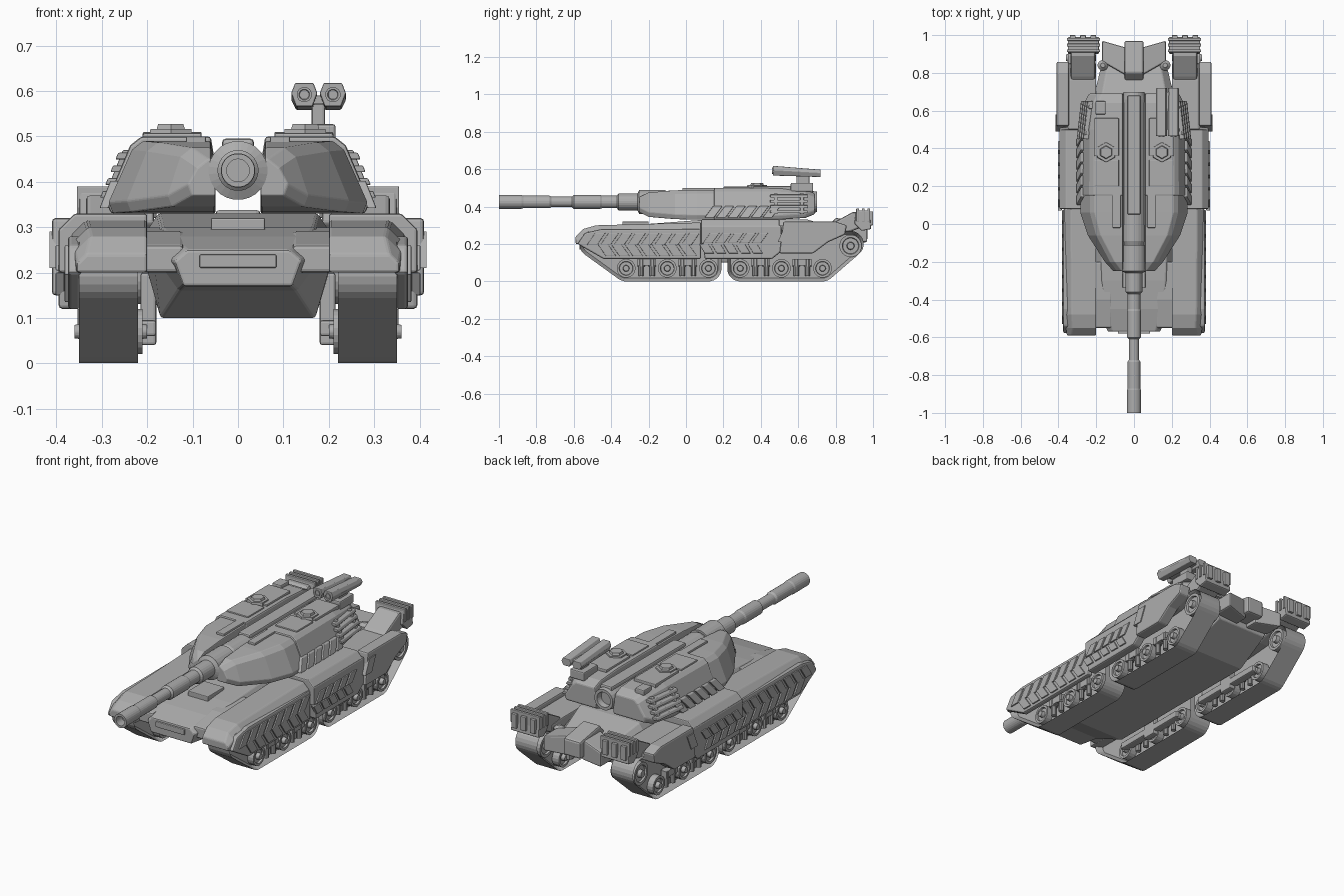
import bpy, bmesh, math
from mathutils.geometry import convex_hull_2d

if "Cube" in bpy.data.objects:
    bpy.data.objects.remove(bpy.data.objects["Cube"], do_unlink=True)

GREY = (.42, .42, .42, 1)
armour = bpy.data.materials.new("armour_grey")
armour.use_nodes = True
armour.diffuse_color = GREY
armour.node_tree.nodes["Principled BSDF"].inputs["Base Color"].default_value = GREY
parts = []


def make(name, solids, mirror=False, bevel=None, recess=None):
    """Build one object; each solid is a list of matching rings, skinned and capped."""
    bm = bmesh.new()
    for rings in solids:
        loops = [[bm.verts.new(point) for point in ring] for ring in rings]
        for first, second in zip(loops, loops[1:]):
            for i in range(len(first)):
                bm.faces.new((first[i - 1], first[i], second[i], second[i - 1]))
        bm.faces.new(loops[0])
        bm.faces.new(loops[-1])
    bmesh.ops.recalc_face_normals(bm, faces=bm.faces[:])
    if recess:
        caps = [face for face in bm.faces if len(face.verts) > 4]
        bmesh.ops.inset_individual(bm, faces=caps, thickness=recess / 2, depth=-recess)
    mesh = bpy.data.meshes.new(name)
    bm.to_mesh(mesh)
    bm.free()
    mesh.materials.append(armour)
    part = bpy.data.objects.new(name, mesh)
    bpy.context.collection.objects.link(part)
    if bevel:
        modifier = part.modifiers.new("Bevel", "BEVEL")
        modifier.width, modifier.segments, modifier.limit_method = bevel, 2, "ANGLE"
    if mirror:
        part.modifiers.new("Mirror", "MIRROR")
    parts.append(part)


def prism(x_range, profile):
    return [[(x, y, z) for y, z in profile] for x in x_range]


def block(x, y, z):
    return prism(x, [(y[0], z[0]), (y[1], z[0]), (y[1], z[1]), (y[0], z[1])])


def circle(u, v, radius, count):
    angles = [math.tau * (i + .5) / count for i in range(count)]
    return [(u + radius * math.cos(a), v + radius * math.sin(a)) for a in angles]


def turned(axis, center, profile, count=20):
    """Rings around an axis; the profile lists (offset along the axis, radius)."""
    x, y, z = center
    rings = []
    for offset, radius in profile:
        if axis == "x":
            rings.append([(x + offset, u, v) for u, v in circle(y, z, radius, count)])
        elif axis == "y":
            rings.append([(u, y + offset, v) for u, v in circle(x, z, radius, count)])
        else:
            rings.append([(u, v, z + offset) for u, v in circle(x, y, radius, count)])
    return rings


def tile(surface, y, z, width, height, lean=0, thickness=.01):
    """Leaning plate that follows a side surface x = surface(y, z)."""
    corners = [(y, z), (y + width, z), (y + width + lean, z + height), (y + lean, z + height)]
    return [[(surface(y, z) + offset, y, z) for y, z in corners] for offset in (-.01, thickness)]


# Hull
def hull_ring(y, floor_half, side_half, bottom, top):
    shoulder = bottom + (top - bottom) * .7
    right = [(floor_half, y, bottom), (side_half, y, shoulder), (side_half * .8, y, top)]
    return right + [(-x, y, z) for x, y, z in reversed(right)]


hull_stations = [(-.57, .12, .14, .17, .25), (-.45, .13, .19, .16, .28), (-.3, .17, .21, .1, .3),
                 (.1, .17, .22, .1, .33), (.65, .17, .22, .1, .33), (.86, .15, .17, .19, .27)]
make("hull", [[hull_ring(*station) for station in hull_stations]], bevel=.006)
make("glacis_plate", [block(x=(-.085, .085), y=(-.58, -.55), z=(.21, .24)),
                      block(x=(-.06, .06), y=(-.34, -.2), z=(.28, .32))], bevel=.004)
make("front_shoulder", [prism((.12, .21), [(-.55, .2), (-.55, .26), (-.4, .29), (-.2, .3), (-.2, .2)])],
     mirror=True, bevel=.008)
make("tail_block", [prism((-.05, .05), [(.73, .26), (.8, .34), (.97, .31), (.97, .22), (.8, .22)])],
     bevel=.01)
make("tail_wing", [[[(x, front, bottom), (x, rear, bottom), (x, rear, top), (x, front, top)]
                    for x, front, rear, bottom, top in ((.03, .78, .93, .2, .31), (.17, .86, .97, .21, .29))]],
     mirror=True, bevel=.008)

# Track belts wrapped around the wheel centres
BELT = .07
TRACK_X = (.22, .35)
front_wheels = [-.32, -.1, .12]
rear_wheels = [.29, .51, .73]
sprocket = (.88, .19)


def belt(wheels, upper_centers):
    centers = [(y, BELT) for y in wheels] + upper_centers
    points = [point for y, z in centers for point in circle(y, z, BELT, 24)]
    return prism(TRACK_X, [points[i] for i in convex_hull_2d(points)])


make("front_track", [belt(front_wheels, [(-.5, .2), (.12, .18)])], mirror=True, recess=.035)
make("rear_track", [belt(rear_wheels, [(.29, .18), (.88, .2)])], mirror=True, recess=.035)


# Road wheels on both faces of each track, with dished rims
def wheel(y, z, radius, x, side):
    rim = [(0, 1), (.04, 1), (.04, .75), (.03, .7), (.03, .35), (.05, .3)]
    return turned("x", (x, y, z), [(side * offset, radius * share) for offset, share in rim])


wheel_list = [(y, BELT, .05) for y in front_wheels + rear_wheels] + [(*sprocket, .06)]
make("road_wheel", [wheel(*spot, *face) for spot in wheel_list for face in ((.31, 1), (.25, -1))], mirror=True)

# Suspension between neighbouring wheels
gaps = [(a + b) / 2 for row in (front_wheels, rear_wheels) for a, b in zip(row, row[1:])]
strut = [(0, .014), (.05, .014), (.05, .02), (.09, .02)]
make("suspension_strut", [turned("z", (x, y + shift, .03), strut, 10)
                          for y in gaps for shift in (-.03, .03) for x in (.335, .23)], mirror=True)
make("suspension_bracket", [block(x=(.32, .352), y=(y - .05, y + .05), z=(.085, .12)) for y in gaps], mirror=True)
make("inner_rail", [block(x=(.18, .225), y=(row[0], row[-1]), z=(.06, .095)) for row in (front_wheels, rear_wheels)]
     + [block(x=(.18, .215), y=(row[1] - .04, row[1] + .04), z=(.04, .2)) for row in (front_wheels, rear_wheels)],
     mirror=True, bevel=.006)


# Track guards
def guard_ring(y, outer, bottom, top):
    chamfer = min(.035, (top - bottom) / 2)
    return [(.2, y, bottom), (outer, y, bottom), (outer, y, top - chamfer), (outer - chamfer, y, top), (.2, y, top)]


guards = {
    "front_guard": [(-.59, .355, .2, .24), (-.55, .36, .2, .28), (-.48, .365, .2, .3), (.08, .37, .2, .315)],
    "middle_guard": [(.08, .395, .2, .33), (.5, .395, .2, .33)],
    "rear_guard": [(.5, .375, .2, .3), (.76, .375, .22, .3), (.85, .36, .25, .29)],
}
for name, stations in guards.items():
    make(name, [[guard_ring(*station) for station in stations]], mirror=True, bevel=.006)

# Side skirts hanging from the guards: outer face and side profile
skirts = {
    "front_skirt": (.375, [(-.58, .2), (-.54, .26), (-.45, .28), (.08, .28), (.08, .12), (-.44, .12)]),
    "middle_skirt": (.395, [(.08, .3), (.51, .3), (.51, .16), (.46, .12), (.1, .12)]),
    "rear_skirt": (.41, [(.5, .15), (.52, .32), (.8, .32), (.86, .3), (.85, .25), (.76, .21), (.68, .15)]),
}
for name, (outer, profile) in skirts.items():
    make(name, [prism((.345, outer), profile)], mirror=True, bevel=.008)


# Leaning reactive tiles on the skirts
def front_face(y, z):
    return .372


def middle_face(y, z):
    return .392


def rear_face(y, z):
    return .4


make("front_tile", [tile(front_face, -.53 + .072 * i, .195, .055, .065, lean=.045) for i in range(8)]
     + [tile(front_face, -.5 + .072 * i, .135, .055, .065, lean=-.045) for i in range(1, 8)],
     mirror=True, bevel=.003)
make("middle_tile", [tile(middle_face, .09 + .065 * i, .205, .05, .055, lean=.04) for i in range(5)]
     + [tile(middle_face, .1 + .065 * i, .15, .05, .05, lean=-.03) for i in range(5)], mirror=True, bevel=.003)
make("skirt_lug", [tile(rear_face, .49, .21, .055, .08, lean=.035, thickness=.015)], mirror=True)


# Twin turret halves; lift pinches the floor and roof together
def turret_ring(y, outer, lift, roof):
    inner, bottom, top = .05, .33 + lift, roof - lift
    crown = outer * .82
    return [(inner, y, bottom), (outer - .01, y, bottom), (outer, y, bottom + .025), (crown, y, top - .02),
            (crown - .025, y, top), (inner + .01, y, top), (inner, y, top - .06)]


cheek = [(-.25, .11, .04), (-.2, .155, .015), (-.06, .245, .003), (.06, .285, 0), (.16, .285, 0)]
body = [(.15, .29, 0), (.5, .285, 0), (.64, .265, .01), (.69, .24, .03)]
make("turret_cheek", [[turret_ring(*station, roof=.49) for station in cheek]], mirror=True, bevel=.007)
make("turret_body", [[turret_ring(*station, roof=.5) for station in body]], mirror=True, bevel=.007)


def turret_face(y, z):
    return .29 - .4 * (z - .355) - max(0, y - .45) * .11


make("turret_tile", [tile(turret_face, .1 + .062 * i, .342, .05, .06, lean=.045) for i in range(6)],
     mirror=True, bevel=.003)
make("turret_grille", [tile(turret_face, .45, .365 + .028 * i, .2, .015, thickness=.018) for i in range(4)]
     + [tile(turret_face, y, .36, .02, .11, thickness=.012) for y in (.47, .61)], mirror=True, bevel=.003)

# Roof fittings
make("roof_panel", [block(x=(.08, .21), y=(.2, .34), z=(.48, .507)), block(x=(.08, .21), y=(.36, .56), z=(.48, .51)),
                    block(x=(.07, .115), y=(-.02, .17), z=(.47, .5))], mirror=True, bevel=.004)
make("hatch", [turned("z", (.148, .38, .5), [(0, .055), (.016, .052), (.016, .036), (.027, .032)], 6)], mirror=True)
make("roof_box", [block(x=(-.205, -.15), y=(.58, .65), z=(.48, .51))], bevel=.006)

# Main gun as a row of sleeves, then its central housing
GUN_CENTER = (0, 0, .425)
sleeve_ends = [-1, -.87, -.72, -.6, -.45, -.36, -.25, -.1]
sleeve_radii = [.037, .034, .028, .038, .034, .045, .065]
barrel = [(-.95, .025), (-1, .025)]
for start, end, radius in zip(sleeve_ends, sleeve_ends[1:], sleeve_radii):
    barrel += [(start, radius), (end - .01, radius)]
make("main_gun", [turned("y", GUN_CENTER, barrel, 24)])
make("gun_housing", [turned("y", GUN_CENTER, [(-.12, .05), (-.09, .062), (.66, .062), (.7, .055), (.7, .04),
                                              (.67, .035)], 24)])
make("housing_cover", [block(x=(-.035, .035), y=(.05, .68), z=(.45, .495))], bevel=.008)


# Roof rocket launcher with two six-sided pods
def pod(center):
    upper = [(-.029, .004), (-.02, .027), (.02, .027), (.029, .004)]
    outline = upper + [(.018, -.025), (-.018, -.025)]
    return [[(center + u, y, middle + v * scale) for u, v in outline]
            for y, middle, scale in ((.465, .591, 1), (.72, .577, .75))]


pod_centers = (.146, .209)
make("launcher_pod", [pod(x) for x in pod_centers] + [block(x=(.16, .195), y=(.5, .7), z=(.57, .59))], bevel=.003)
make("launcher_tube", [turned("y", (x, .46, .592), [(.01, .009), (0, .012), (0, .017), (.03, .017)], 12)
                       for x in pod_centers])
make("launcher_mount", [block(x=(.162, .192), y=(.59, .66), z=(.48, .575)),
                        block(x=(.13, .215), y=(.56, .68), z=(.48, .527))], bevel=.006)

# Rear pods on raised arms
make("rear_arm", [prism((.205, .335), [(.74, .28), (.78, .31), (.89, .37), (.95, .37), (.94, .29), (.84, .25)])],
     mirror=True, bevel=.01)
make("rear_pod", [prism((.185, .35), [(.9, .31), (.91, .38), (.98, .38), (.99, .28), (.94, .27)])],
     mirror=True, bevel=.006)
make("rear_pod_rib", [block(x=(.18, .355), y=(y, y + .015), z=(.32, .39)) for y in (.91, .94, .97)]
     + [block(x=(x, x + .03), y=(.97, 1), z=(.3, .375)) for x in (.2, .255, .31)], mirror=True, bevel=.003)
make("arm_ball", [turned("z", (.165, .84, .27), [(-.03, .012), (-.015, .028), (.015, .028), (.03, .012)], 12)],
     mirror=True)

# Smooth shading with kept edges
for item in bpy.context.view_layer.objects:
    item.select_set(item in parts)
bpy.context.view_layer.objects.active = parts[0]
bpy.ops.object.shade_smooth_by_angle(angle=math.radians(32))
